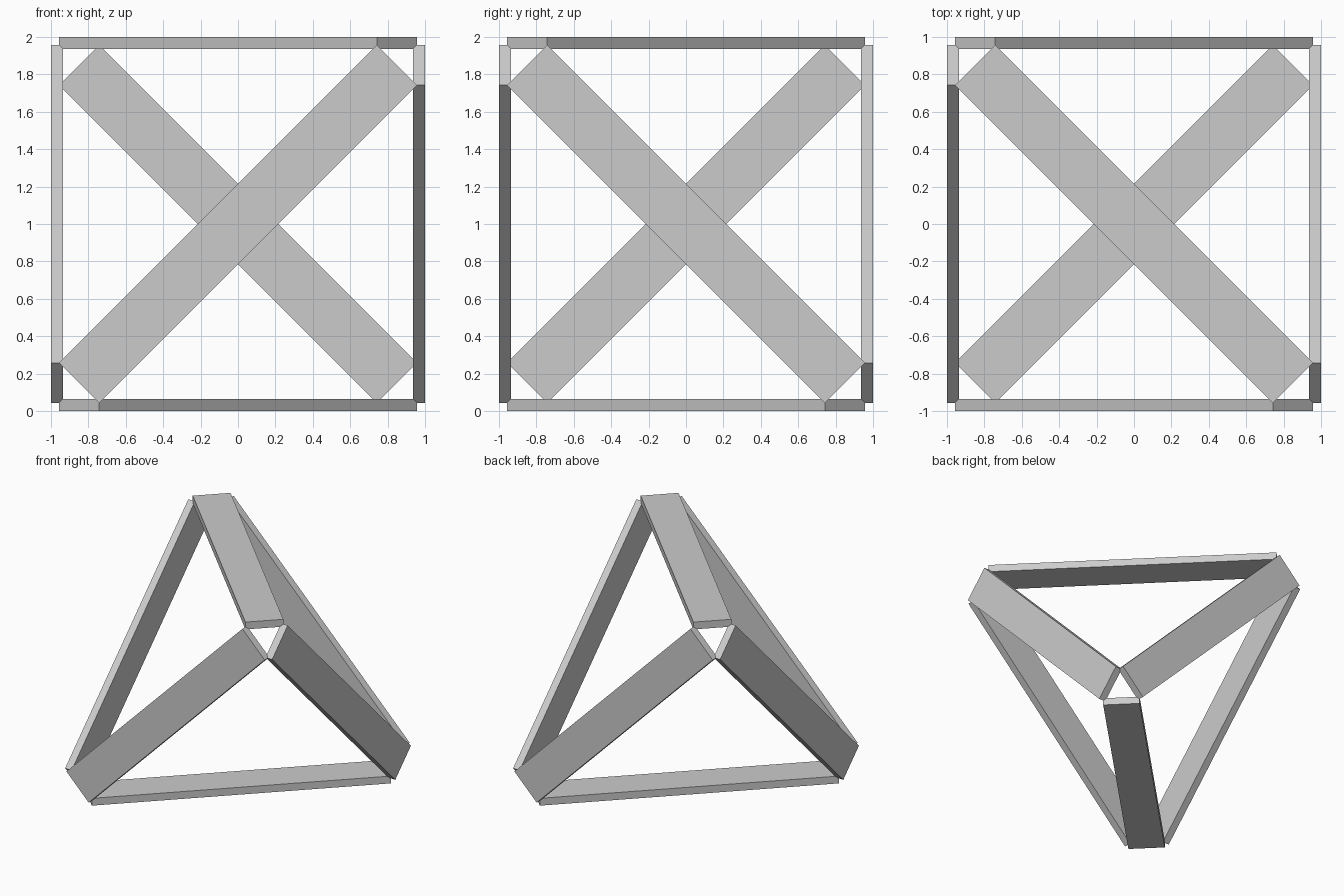
import bpy
from mathutils import Vector, Matrix
from itertools import combinations

if "Cube" in bpy.data.objects:
    bpy.data.objects.remove(bpy.data.objects["Cube"])

WIDTH, THICK, LENGTH = 0.304, 0.064, 2.404

# Tetrahedron corners: alternate corners of a 2-unit cube standing on the ground
corners = {
    "front_left_low": Vector((-1, -1, 0)),
    "front_right_high": Vector((1, -1, 2)),
    "back_right_low": Vector((1, 1, 0)),
    "back_left_high": Vector((-1, 1, 2)),
}
centre = Vector((0, 0, 1))


def plank(name, a, b):
    """Flat plank lying just inside the cube face that holds edge a-b."""
    along = (b - a).normalized()
    mid = (a + b) / 2
    out = (mid - centre).normalized()
    across = out.cross(along)
    bpy.ops.mesh.primitive_cube_add(size=1)
    ob = bpy.context.object
    ob.name = name
    rot = Matrix((along, across, out)).transposed().to_4x4()
    ob.data.transform(Matrix.Diagonal((LENGTH, WIDTH, THICK, 1)))
    ob.matrix_world = Matrix.Translation(mid - out * THICK / 2) @ rot


# One plank per tetrahedron edge, named by the cube face it lies in
face_names = {(0, -1, 0): "front", (0, 1, 0): "back", (-1, 0, 0): "left",
              (1, 0, 0): "right", (0, 0, -1): "bottom", (0, 0, 1): "top"}
for a, b in combinations(corners.values(), 2):
    side = tuple(round(v) for v in (a + b) / 2 - centre)
    plank(face_names[side] + "_plank", a, b)
